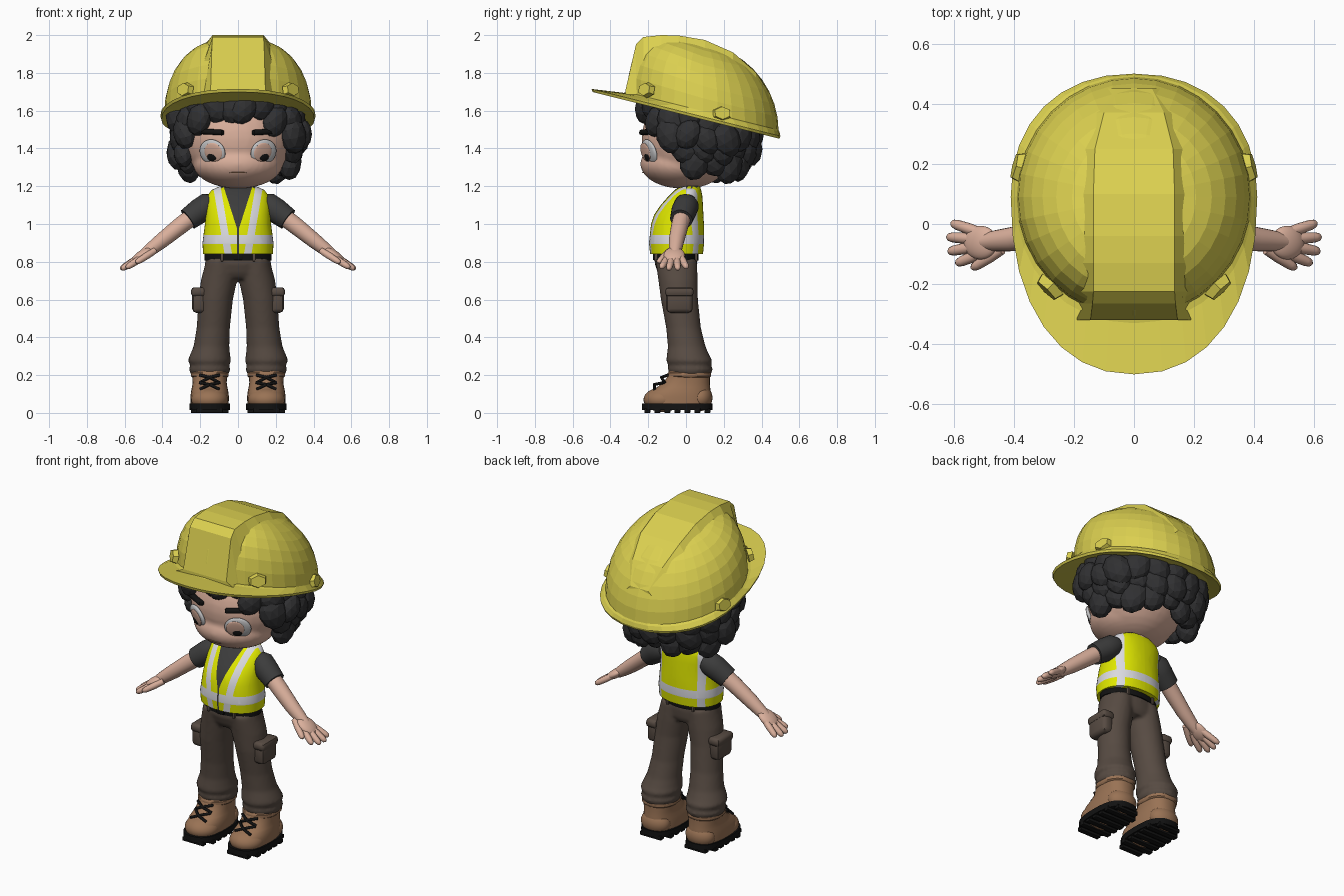
import bpy, bmesh, random
from math import sin, cos, pi, hypot, sqrt, radians, copysign
from mathutils import Vector, Matrix, Quaternion

cube = bpy.data.objects.get("Cube")
if cube:
    bpy.data.objects.remove(cube)
random.seed(4)


def material(name, *rgb):
    m = bpy.data.materials.new(name)
    m.use_nodes = True
    m.diffuse_color = (*rgb, 1)
    m.node_tree.nodes["Principled BSDF"].inputs["Base Color"].default_value = (*rgb, 1)
    return m


HELMET = material("helmet yellow", .71, .63, .08)
VEST = material("vest lime", .74, .8, 0)
SILVER = material("reflective silver", .7, .7, .74)
SHIRT = material("shirt charcoal", .045, .045, .045)
HAIR = material("hair charcoal", .03, .03, .032)
SKIN = material("skin", .7, .43, .33)
PANTS = material("trouser brown", .095, .07, .055)
BOOT = material("boot tan", .32, .17, .09)
BLACK = material("black", .006, .006, .006)
WHITE = material("eye white", .55, .55, .56)


def finish(name, bm, mat, smooth=True):
    bmesh.ops.recalc_face_normals(bm, faces=bm.faces[:])
    me = bpy.data.meshes.new(name)
    bm.to_mesh(me)
    bm.free()
    for m in mat if isinstance(mat, list) else [mat]:
        me.materials.append(m)
    if smooth:
        me.shade_smooth()
        me.set_sharp_from_angle(angle=radians(45))
    ob = bpy.data.objects.new(name, me)
    bpy.context.collection.objects.link(ob)
    return ob


def fuse(ob, size):
    """Melt overlapping shells into one soft surface."""
    m = ob.modifiers.new("fuse", 'REMESH')
    m.mode, m.voxel_size, m.use_smooth_shade = 'VOXEL', size, True
    m = ob.modifiers.new("soften", 'SMOOTH')
    m.factor, m.iterations = .5, 5


def skin_rings(rings, bm=None):
    bm = bm or bmesh.new()
    vs = [[bm.verts.new(p) for p in r] for r in rings]
    for a, b in zip(vs, vs[1:]):
        for i in range(len(a)):
            bm.faces.new((a[i - 1], a[i], b[i], b[i - 1]))
    bm.faces.new(vs[0])
    bm.faces.new(vs[-1])
    return bm


def oval(x, y, z, rx, ry, n=32, p=1.0):
    """Horizontal superellipse ring."""
    def power(v):
        return copysign(abs(v) ** p, v)
    return [(x + rx * power(cos(2 * pi * i / n)), y + ry * power(sin(2 * pi * i / n)), z) for i in range(n)]


def tube(name, path, radii, mat, n=14):
    pts = [Vector(p) for p in path]
    rings = []
    for i, (p, r) in enumerate(zip(pts, radii)):
        d = pts[min(i + 1, len(pts) - 1)] - pts[max(i - 1, 0)]
        q = d.to_track_quat('Z', 'Y')
        rings.append([p + q @ Vector(v) for v in oval(0, 0, 0, r, r, n)])
    return finish(name, skin_rings(rings), mat)


def sphere(bm, loc, size, rot=Quaternion()):
    bmesh.ops.create_uvsphere(bm, u_segments=32, v_segments=18, radius=1,
                              matrix=Matrix.LocRotScale(Vector(loc), rot, Vector(size)))


def blob(name, loc, size, mat, rot=Quaternion()):
    bm = bmesh.new()
    sphere(bm, loc, size, rot)
    return finish(name, bm, mat)


def box(name, loc, size, mat, bevel=.01, rot=Quaternion()):
    bm = bmesh.new()
    bmesh.ops.create_cube(bm, size=1, matrix=Matrix.LocRotScale(Vector(loc), rot, Vector(size)))
    bmesh.ops.bevel(bm, geom=bm.edges[:], offset=bevel, segments=2, profile=.5, affect='EDGES')
    return finish(name, bm, mat)


# Helmet shell: underside, brim and full rounded dome, tilted back
def dome_z(x, y):
    f = min(1, hypot(x / .39, (y - .09) / .4))
    fullness = 2.5 + 1.5 * max(0, (.09 - y) / .4)
    return 1.62 - .25 * y + .362 * sqrt(1 - f ** fullness)


def helmet_ring(a, front, back, h, p):
    out = []
    for x, y, _ in oval(0, 0, 0, 1, 1, 32, p):
        y = .09 + y * (front if y < 0 else back)
        out.append((a * x, y, 1.59 - .25 * y + h))
    return out


rings = [helmet_ring(.35, .36, .36, 0, 1), helmet_ring(.405, .585, .405, -.015, .9),
         helmet_ring(.41, .59, .41, 0, .9), helmet_ring(.395, .42, .405, .022, .95)]
for k in range(10):
    f = cos(pi / 2 * k / 9.3)
    rings.append([(x, y, dome_z(x, y)) for x, y, _ in oval(0, .09, 0, .39 * f, .4 * f)])
finish("helmet_shell", skin_rings(rings), HELMET, False)

# Raised centre panel that sinks into the dome towards the back
rings = []
for y, z, w in ((-.32, 1.71, .145), (-.265, 1.95, .138), (-.225, 1.99, .135), (-.13, 2, .135), (-.04, 1.998, .135),
                (.1, 1.974, .135), (.25, 1.908, .13), (.37, 1.803, .1), (.45, 1.68, .06)):
    d = min(dome_z(w + .045, y) - .012, z - .01)
    rings.append([(-w - .045, y, d), (-w, y, z), (w, y, z), (w + .045, y, d)])
finish("helmet_ridge", skin_rings(rings), HELMET, False)

for s in (-1, 1):
    for x, y, z in ((.282, -.212, 1.71), (.384, .19, 1.585)):
        n = Vector((s * x, (y - .09) * .95, .08))
        bm = bmesh.new()
        bmesh.ops.create_cone(bm, cap_ends=True, segments=6, radius1=.056, radius2=.046, depth=.03,
                              matrix=Matrix.LocRotScale(Vector((s * x, y, z)), n.to_track_quat('Z', 'Y'),
                                                        Vector((1, .75, 1))))
        finish("helmet_knob", bm, HELMET, False)

# Head with full jaw, and facial features
HEAD, RADII = Vector((0, .02, 1.45)), Vector((.285, .255, .26))
bm = bmesh.new()
sphere(bm, HEAD, RADII)
sphere(bm, (0, -.022, 1.318), (.238, .22, .13))
fuse(finish("head", bm, SKIN), .012)
tube("neck", [(0, .012, 1.12), (0, .02, 1.25)], [.06, .06], SKIN, 24)


def on_face(x, z):
    u, w = x / RADII.x, (z - HEAD.z) / RADII.z
    p = Vector((x, HEAD.y - RADII.y * sqrt(1 - u * u - w * w), z))
    n = Vector([(p[i] - HEAD[i]) / RADII[i] ** 2 for i in range(3)]).normalized()
    return p, n.to_track_quat('Z', 'Y')


for s in (-1, 1):
    p, q = on_face(s * .135, 1.38)
    blob("eyeball", p, (.075, .07, .02), WHITE, q)
    blob("iris", p + q @ Vector((-s * .013, .004, .016)), (.052, .052, .008), SKIN, q)
    blob("pupil", p + q @ Vector((-s * .002, -.022, .021)), (.026, .021, .006), BLACK, q)
    p, q = on_face(s * .14, 1.487)
    box("eyebrow", p + q @ Vector((0, 0, .004)), (.145, .028, .035), BLACK, .01, q @ Quaternion((0, 0, 1), s * .05))
blob("mouth", (0, -.226, 1.272), (.045, .006, .003), BOOT)

# Curly hair: a cap covered with chunky faceted clumps
blob("hair_cap", (0, .11, 1.51), (.325, .28, .21), HAIR)
bm = bmesh.new()
for z, rx, ry, spread, count in ((1.63, .275, .265, 174, 17), (1.55, .31, .285, 139, 14), (1.47, .33, .29, 118, 13),
                                 (1.4, .31, .29, 104, 11), (1.33, .27, .25, 92, 9)):
    for i in range(count):
        a = radians(spread) * (2 * i / (count - 1) - 1)
        r = random.uniform(.94, 1.04)
        loc = Vector((rx * r * sin(a), .055 + ry * r * cos(a), z + random.uniform(-.025, .02)))
        rot = Quaternion((0, 0, 1), -a) @ Quaternion((0, 1, 0), random.uniform(-.6, .6))
        bmesh.ops.create_icosphere(bm, subdivisions=2, radius=random.uniform(.85, 1.1),
                                   matrix=Matrix.LocRotScale(loc, rot, Vector((.075, .06, .095))))
finish("hair_curls", bm, HAIR, False)

# Vest torso, cut along the neckline and reflective stripes
bm = skin_rings([oval(0, y, z, rx, ry, 48, .9) for z, y, rx, ry in (
    (.84, -.05, .185, .14), (.9, -.05, .188, .146), (1, -.045, .175, .14), (1.05, -.038, .17, .13),
    (1.1, -.022, .168, .112), (1.15, -.002, .162, .088), (1.18, .01, .14, .07), (1.2, .02, .095, .052))])


def cut(co, no):
    bmesh.ops.bisect_plane(bm, geom=bm.verts[:] + bm.edges[:] + bm.faces[:], plane_co=co, plane_no=no)


def strap(z):
    return .05 + .17 * (z - .95)


def opening(z):
    return max(.005, .32 * (z - .96))


for z in (.893, .942):
    cut((0, 0, z), (0, 0, 1))
cut((0, 0, 0), (0, 1, 0))
for s in (-1, 1):
    for x in (.12, .155, .005):
        cut((s * x, 0, 1), (1, 0, 0))
    for x in (.05, .09):
        cut((s * x, 0, .95), (s, 0, -.17))
    cut((0, 0, .96), (s, 0, -.32))
for f in bm.faces:
    c = f.calc_center_median()
    x, front = abs(c.x), c.y < 0
    stripe = 0 < x - strap(c.z) < .04 if front else .12 < x < .155
    if (front and x < opening(c.z)) or c.z > 1.195:
        f.material_index = 2
    elif stripe or .893 < c.z < .942:
        f.material_index = 1
finish("vest", bm, [VEST, SILVER, SHIRT])

# Trousers: hips and two legs with gathered cuffs melted together
bm = skin_rings([oval(0, y, z, rx, ry) for z, y, rx, ry in (
    (.85, -.055, .165, .107), (.79, -.053, .176, .113), (.74, -.046, .178, .102), (.71, -.042, .15, .085))])
for s in (-1, 1):
    skin_rings([oval(s * x, y, z, rx, ry) for z, x, y, rx, ry in (
        (.81, .088, -.052, .08, .11), (.7, .101, -.042, .096, .104), (.6, .118, -.035, .091, .098),
        (.45, .131, -.013, .088, .092), (.35, .141, .004, .095, .1), (.3, .149, .012, .108, .114),
        (.275, .151, .018, .115, .123), (.252, .15, .02, .101, .112), (.232, .15, .022, .111, .12),
        (.2, .15, .024, .098, .107))], bm)
fuse(finish("trousers", bm, PANTS), .01)

# Belt and loops
finish("belt", skin_rings([oval(0, -.052, z, .178, .117) for z in (.808, .845)]), BLACK)
box("belt_buckle", (0, -.168, .826), (.05, .016, .034), BLACK, .004)
for s in (-1, 1):
    for y in (-.158, .052):
        box("belt_loop", (s * .085, y, .825), (.016, .02, .046), PANTS, .004)

for s in (-1, 1):
    box("cargo_pocket", (s * .208, -.035, .595), (.07, .14, .13), PANTS, .022)
    box("pocket_flap", (s * .21, -.035, .64), (.078, .15, .05), PANTS, .018)

    # Sleeve, arm and hand
    tube("sleeve", [(s * .13, .01, 1.11), (s * .16, .004, 1.1), (s * .2, -.01, 1.072), (s * .265, -.025, 1.025)],
         [.05, .066, .067, .06], SHIRT, 24)
    tube("arm", [(s * .2, -.01, 1.07), (s * .3, -.032, .995), (s * .4, -.05, .915), (s * .46, -.056, .868),
                 (s * .5, -.06, .838)], [.047, .046, .041, .035, .028], SKIN, 20)
    tilt = Vector((s * .8, 0, -.55)).to_track_quat('Z', 'Y')
    blob("palm", (s * .51, -.062, .834), (.056, .026, .066), SKIN, tilt)
    for y0, y1, x, z in ((-.03, .004, .608, .768), (-.05, -.043, .622, .76), (-.073, -.092, .618, .76),
                         (-.09, -.132, .592, .768), (-.085, -.148, .54, .795)):
        a, b = Vector((s * (x - .1), y0, z + .064)), Vector((s * x, y1, z))
        tube("finger", [a, a.lerp(b, .4), a.lerp(b, .8), a.lerp(b, .94), b], [.017, .019, .017, .013, .005], SKIN, 12)

    # Boot upper, toe cap, collar, laces and treaded sole
    finish("boot_upper", skin_rings([oval(s * .15, (f + b) / 2, z, w, (b - f) / 2, 32, .85) for z, f, b, w in (
        (.04, -.215, .13, .1), (.085, -.217, .132, .102), (.115, -.195, .13, .098), (.135, -.155, .128, .094),
        (.16, -.12, .126, .09), (.19, -.1, .126, .092), (.225, -.09, .126, .092))]), BOOT)
    blob("toe_cap", (s * .15, -.125, .07), (.098, .1, .065), BOOT)
    blob("heel_patch", (s * .15, .075, .08), (.09, .065, .07), BOOT)
    finish("boot_collar", skin_rings([oval(s * .15, .018, z, w, w + .015, 32, .9) for z, w in (
        (.185, .09), (.195, .1), (.212, .1), (.222, .09))]), BOOT)
    for (z0, y0), (z1, y1) in (((.125, -.178), (.16, -.125)), ((.16, -.125), (.2, -.103))):
        for d in (-1, 1):
            tube("lace", [(s * .15 - d * .052, y0 + .012, z0), (s * .15, (y0 + y1) / 2 - .016, (z0 + z1) / 2 + .008),
                          (s * .15 + d * .052, y1 + .005, z1)], [.008] * 3, BLACK, 8)
    finish("boot_sole", skin_rings([oval(s * .15, -.047, z, .108, .187, 32, .75) for z in (.015, .05)]), BLACK)
    for i in range(7):
        w = .14 if i in (0, 6) else .2
        box("sole_tread", (s * .15, -.205 + i * .053, .012), (w, .032, .024), BLACK, .003)
